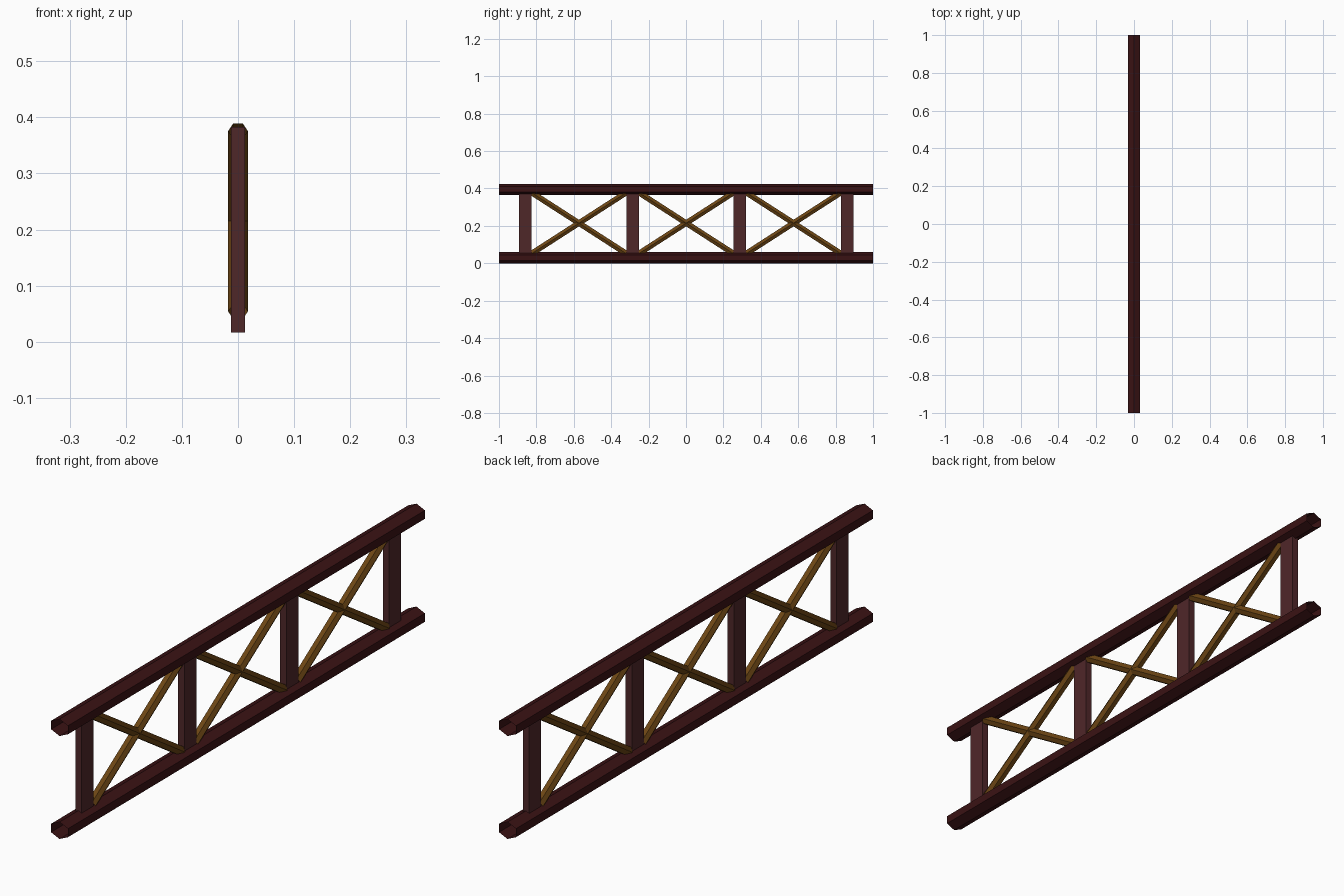
import bpy, bmesh, math
from mathutils import Vector, Matrix

if "Cube" in bpy.data.objects:
    bpy.data.objects.remove(bpy.data.objects["Cube"])


def material(name, rgb):
    m = bpy.data.materials.new(name)
    m.diffuse_color = (*rgb, 1.0)
    m.use_nodes = True
    m.node_tree.nodes["Principled BSDF"].inputs["Base Color"].default_value = m.diffuse_color
    return m


chord_red = material("dark maroon", (0.042, 0.006, 0.007))
post_red = material("dusty maroon", (0.078, 0.020, 0.022))
brace_brown = material("bronze brown", (0.150, 0.060, 0.007))


def finish(bm, name, mat):
    me = bpy.data.meshes.new(name)
    bm.to_mesh(me)
    bm.free()
    me.materials.append(mat)
    ob = bpy.data.objects.new(name, me)
    bpy.context.collection.objects.link(ob)
    return ob


def hex_tube(name, start, end, rx, rz, turn, mat):
    """Open six-sided tube in the y-z plane; turn=30 puts a ridge on top."""
    start, end = Vector(start), Vector(end)
    along = (end - start).normalized()
    side = Vector((1, 0, 0))
    up = side.cross(along)
    bm = bmesh.new()
    rings = []
    for p in (start, end):
        ring = []
        for i in range(6):
            a = math.radians(60 * i + turn)
            ring.append(bm.verts.new(p + side * rx * math.cos(a) + up * rz * math.sin(a)))
        rings.append(ring)
    for i in range(6):
        j = (i + 1) % 6
        bm.faces.new((rings[0][j], rings[0][i], rings[1][i], rings[1][j]))
    # side faces must point outward
    mid = (start + end) / 2
    bm.normal_update()
    for f in bm.faces:
        if f.normal.dot(f.calc_center_median() - mid) < 0:
            f.normal_flip()
    return finish(bm, name, mat)


# Long hollow chords, half width 0.033, height 0.06
for name, z in (("bottom_chord", 0.03), ("top_chord", 0.395)):
    hex_tube(name, (0, -1, z), (0, 1, z), 0.033 / math.cos(math.radians(30)), 0.03, 30, chord_red)

# Upright posts
post_y = [-0.86, -0.285, 0.287, 0.863]
for i, y in enumerate(post_y):
    bm = bmesh.new()
    bmesh.ops.create_cube(bm, size=1, matrix=Matrix.Translation((0, y, 0.2))
                          @ Matrix.Diagonal((0.025, 0.067, 0.366, 1)))
    finish(bm, f"post_{i + 1}", post_red)

# Crossed braces in each bay
for i in range(3):
    c = (post_y[i] + post_y[i + 1]) / 2
    for name, s in (("rising_brace", 1), ("falling_brace", -1)):
        hex_tube(f"{name}_{i + 1}", (0, c - 0.25, 0.215 - s * 0.161),
                 (0, c + 0.25, 0.215 + s * 0.161), 0.0175, 0.0175, 0, brace_brown)
